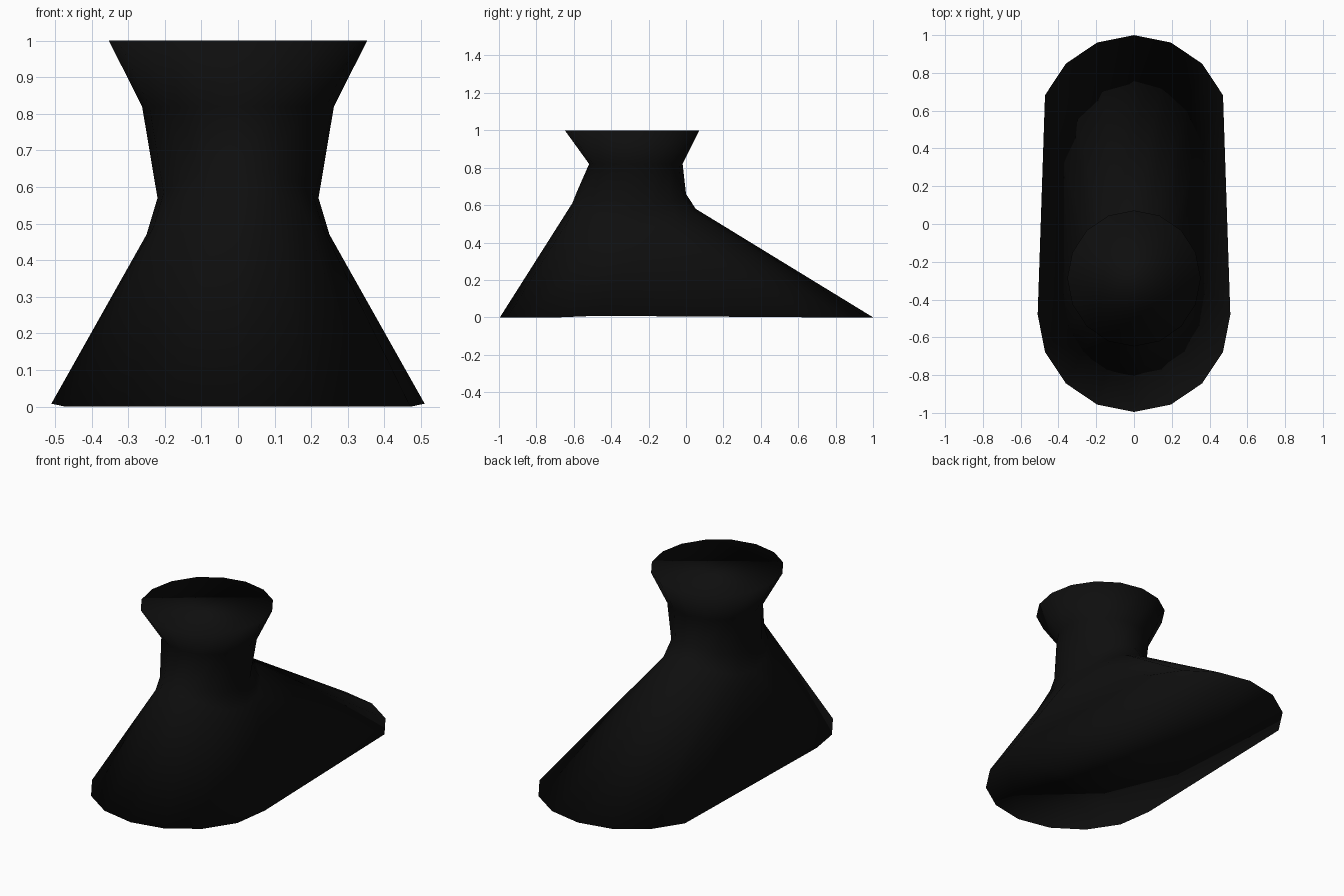
import bpy, bmesh
from math import sin, cos, tau

cube = bpy.data.objects.get("Cube")
if cube:
    bpy.data.objects.remove(cube, do_unlink=True)

SIDES = 16

black = bpy.data.materials.new("black")
black.use_nodes = True
colour = (0.0045, 0.0045, 0.0045, 1)
black.diffuse_color = colour
black.node_tree.nodes["Principled BSDF"].inputs["Base Color"].default_value = colour


def collar(centre_y, half_x, half_y, side_z, front_z, back_z):
    """Saddle-shaped oval ring: sides, front and back can sit at different heights."""
    points = []
    for i in range(SIDES):
        c, s = cos(tau * i / SIDES), sin(tau * i / SIDES)
        end_z = back_z if s > 0 else front_z
        points.append((half_x * c, centre_y + half_y * s, side_z + (end_z - side_z) * s * s))
    return points


def foot():
    """Long rounded footprint: a circle whose back half is slid backwards."""
    points = []
    for i in range(SIDES):
        c, s = cos(tau * i / SIDES), sin(tau * i / SIDES)
        back = 0 < i < SIDES // 2
        side = i % (SIDES // 2) == 0
        points.append((0.51 * c, (0.485 if back else -0.48) + 0.515 * s, 0.008 if side else 0))
    return points


# Rings from the ground to the flared rim
rings = [
    foot(),
    collar(-0.278, 0.25, 0.33, 0.47, 0.61, 0.58),
    collar(-0.293, 0.22, 0.293, 0.57, 0.665, 0.66),
    collar(-0.268, 0.262, 0.25, 0.82, 0.82, 0.82),
    collar(-0.288, 0.353, 0.36, 1, 1, 1),
]

# Loft the rings and close both ends
bm = bmesh.new()
loops = [[bm.verts.new(p) for p in ring] for ring in rings]
for low, high in zip(loops, loops[1:]):
    for i in range(SIDES):
        j = (i + 1) % SIDES
        bm.faces.new((low[i], low[j], high[j], high[i]))
bm.faces.new(loops[0][::-1])
bm.faces.new(loops[-1])
for face in bm.faces:
    face.smooth = True
bmesh.ops.recalc_face_normals(bm, faces=bm.faces)

mesh = bpy.data.meshes.new("flared_nozzle")
bm.to_mesh(mesh)
bm.free()
mesh.materials.append(black)
nozzle = bpy.data.objects.new("flared_nozzle", mesh)
bpy.context.collection.objects.link(nozzle)
